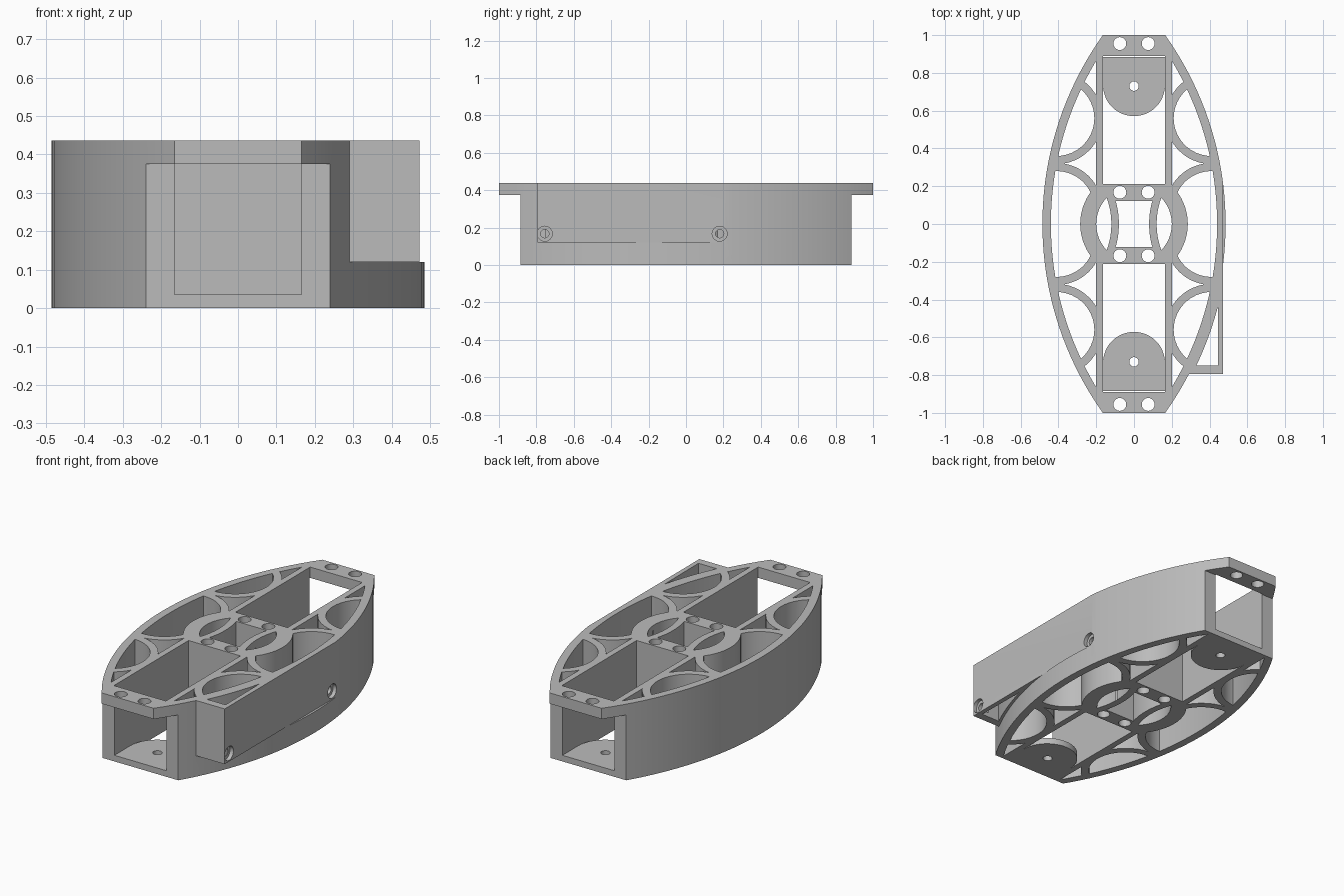
import bpy, bmesh
from math import sin, cos, pi, radians, sqrt, asin

H = 0.437                # body height
CX, R = -1.2375, 1.7225  # centre and radius of the outer side arc
RAIL, SIDE = 0.165, 0.472

if "Cube" in bpy.data.objects:
    bpy.data.objects.remove(bpy.data.objects["Cube"])


def prism(name, pts, z0, z1):
    """Extrude a closed outline between two heights."""
    bm = bmesh.new()
    face = bm.faces.new([bm.verts.new((x, y, z0)) for x, y in pts])
    top = bmesh.ops.extrude_face_region(bm, geom=[face])["geom"]
    bmesh.ops.translate(bm, vec=(0, 0, z1 - z0),
                        verts=[v for v in top if isinstance(v, bmesh.types.BMVert)])
    bmesh.ops.recalc_face_normals(bm, faces=bm.faces)
    mesh = bpy.data.meshes.new(name)
    bm.to_mesh(mesh)
    bm.free()
    ob = bpy.data.objects.new(name, mesh)
    bpy.context.collection.objects.link(ob)
    return ob


def block(x0, x1, y0, y1, z0, z1):
    return prism("block", [(x0, y0), (x1, y0), (x1, y1), (x0, y1)], z0, z1)


def arc(cx, cy, r, a0, a1, n=24):
    return [(cx + r * cos(radians(a0 + (a1 - a0) * i / n)),
             cy + r * sin(radians(a0 + (a1 - a0) * i / n))) for i in range(n + 1)]


def disc(x, y, r, z0, z1, n=32):
    return prism("disc", arc(x, y, r, 0, 360, n)[:-1], z0, z1)


def flip(pts, sx, sy):
    return [(x * sx, y * sy) for x, y in pts]


def side_arc(r, y0, y1, n=40):
    """Points on an arc concentric with the outer side."""
    return [(CX + sqrt(r * r - y * y), y)
            for y in (y0 + (y1 - y0) * i / n for i in range(n + 1))]


def combine(target, tool, op="DIFFERENCE"):
    mod = target.modifiers.new("combine", "BOOLEAN")
    mod.operation, mod.object, mod.solver = op, tool, "EXACT"
    bpy.context.view_layer.objects.active = target
    bpy.ops.object.modifier_apply(modifier=mod.name)
    bpy.data.objects.remove(tool)


# Lens-shaped blank with the side pod, trimmed to height
half = side_arc(R, -1, 1)
body = prism("frame_body", half + flip(half, -1, -1), 0, 0.5)
pod = side_arc(R - 0.02, -0.795, -0.1) + [(0.5, -0.1), (0.5, -0.795)]
combine(body, prism("side_pod", pod, 0.12, 0.55), "UNION")
combine(body, block(-1, 1, -2, 2, H, 1))
combine(body, block(SIDE, 1, -2, 2, 0.12, 1))

# Open triangle inside the pod
combine(body, prism("pod_void", side_arc(R + 0.015, -0.75, -0.44) + [(0.446, -0.75)], -1, 1))

# Side pockets: inner lens minus rails, ring and curved struts
RI = R - 0.045
half = side_arc(RI, -0.95, 0.95)
pockets = prism("pockets", half + flip(half, -1, -1), -1, 1)
combine(pockets, block(-0.2, 0.2, -2, 2, -2, 2))
combine(pockets, disc(0, 0, 0.285, -2.1, 2.1, 64))
for sx in (-1, 1):
    for sy in (-1, 1):
        for cy, a0, a1 in ((0.56, 80, 280), (0.08, 75, 180)):
            band = arc(0.41, cy, 0.243, a0, a1) + arc(0.41, cy, 0.2, a1, a0)
            combine(pockets, prism("strut", flip(band, sx, sy), -2.2 - cy, 2.2 + cy))
combine(body, pockets)

# Crescent slots in the central ring and the opening between them
tilt = math_a = asin(0.14 / 0.4045) * 180 / pi
slot = arc(0.5245, 0, 0.4045, 180 - tilt, 180 + tilt) + arc(0, 0, 0.2, -43.5, 43.5)
for sx in (-1, 1):
    combine(body, prism("slot", flip(slot, sx, 1), -1, 1))
tilt = asin(0.122 / 0.4445) * 180 / pi
edge = arc(0.5245, 0, 0.4445, 180 - tilt, 180 + tilt)
combine(body, prism("centre_opening", edge + flip(edge, -1, -1), -1, 1))

# End bays with round-nosed floors, open ends and top tabs
for s in (-1, 1):
    def bar(x, y0, y1, z0, z1):
        return block(-x, x, min(s * y0, s * y1), max(s * y0, s * y1), z0, z1)
    combine(body, bar(1, 0.885, 1.5, -1, 0.375))
    combine(body, bar(RAIL, 0.213, 0.89, 0.035, 1))
    combine(body, bar(RAIL, 0.8, 1.2, 0.035, 0.375))
    nose = [(RAIL, 0.213), (RAIL, 0.735)] + arc(0, 0.735, RAIL - 0.001, 0, -180) \
        + [(-RAIL, 0.735), (-RAIL, 0.213)]
    combine(body, prism("bay_floor_cut", flip(nose, 1, s), -1, 0.1))
    combine(body, disc(0, s * 0.73, 0.025, -1, 0.2))
    # Vertical bolt holes in tabs and cross bars
    for x in (-0.075, 0.075):
        for y in (0.955, 0.168):
            combine(body, disc(x, s * y, 0.034, -1, 1))

# Stepped screw holes in the flat side
for y in (-0.755, 0.18):
    for r, depth in ((0.04, 0.022), (0.022, 0.07)):
        bpy.ops.mesh.primitive_cylinder_add(
            vertices=32, radius=r, depth=2 * depth,
            location=(SIDE, y, 0.167), rotation=(0, pi / 2, 0))
        combine(body, bpy.context.object)

# Single grey finish
mat = bpy.data.materials.new("grey_plastic")
mat.use_nodes = True
colour = (0.5, 0.5, 0.5, 1)
mat.diffuse_color = colour
mat.node_tree.nodes["Principled BSDF"].inputs["Base Color"].default_value = colour
body.data.materials.clear()
body.data.materials.append(mat)
for p in body.data.polygons:
    p.material_index = 0

bpy.ops.object.select_all(action="DESELECT")
body.select_set(True)
bpy.context.view_layer.objects.active = body
bpy.ops.object.shade_smooth_by_angle(angle=radians(30))
